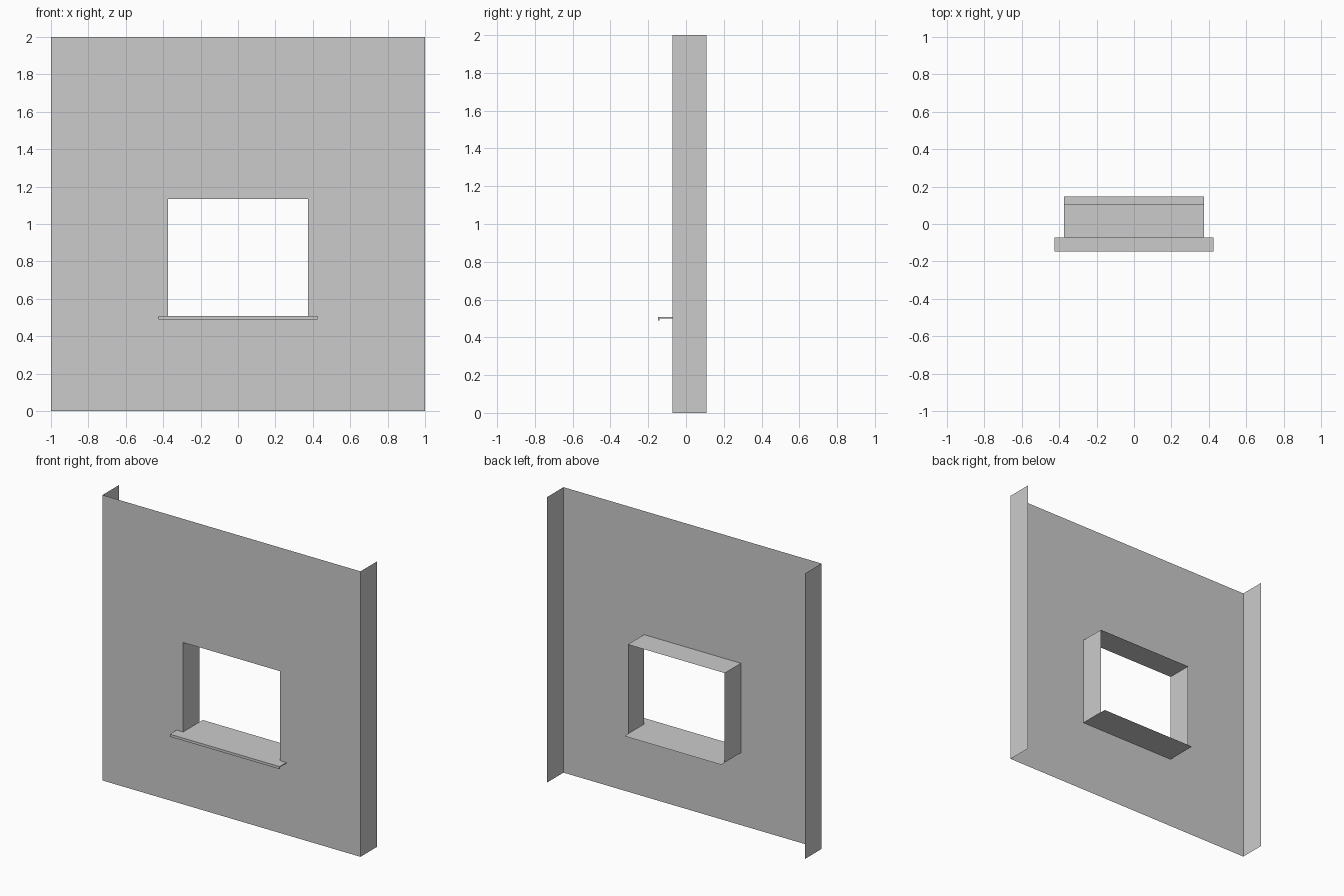
import bpy, bmesh

if "Cube" in bpy.data.objects:
    bpy.data.objects.remove(bpy.data.objects["Cube"])

FRONT, BACK = -0.072, 0.108      # wall face and rear edge of the returns
HALF_W, TOP = 0.375, 1.134       # window opening
SILL_Z = 0.507
SILL_FRONT, SILL_BACK = -0.147, 0.147


def finish(name, bm):
    mesh = bpy.data.meshes.new(name)
    bm.to_mesh(mesh)
    bm.free()
    obj = bpy.data.objects.new(name, mesh)
    bpy.context.collection.objects.link(obj)
    return obj


def sweep_x(name, profile, half, solid):
    """Sweep a (y, z) profile along x; a solid profile gets end caps."""
    bm = bmesh.new()
    left = [bm.verts.new((-half, y, z)) for y, z in profile]
    right = [bm.verts.new((half, y, z)) for y, z in profile]
    n = len(profile)
    for i in range(n if solid else n - 1):
        j = (i + 1) % n
        bm.faces.new((left[i], right[i], right[j], left[j]))
    if solid:
        bm.faces.new(left)
        bm.faces.new(right)
        bmesh.ops.recalc_face_normals(bm, faces=bm.faces)
    return finish(name, bm)


# Wall: single-sheet front panel, a 3 x 3 grid without its middle cell
bm = bmesh.new()
xs, zs = (-1, -HALF_W, HALF_W, 1), (0, SILL_Z, TOP, 2)
v = [[bm.verts.new((x, FRONT, z)) for x in xs] for z in zs]
for r in range(3):
    for c in range(3):
        if (r, c) != (1, 1):
            bm.faces.new((v[r][c], v[r][c + 1], v[r + 1][c + 1], v[r + 1][c]))

# Side returns and window jambs / head: push the vertical sides and opening edges back
edges = []
for e in bm.edges:
    if e.is_boundary:
        m = (e.verts[0].co + e.verts[1].co) / 2
        at_side = abs(m.x) > 0.99
        at_opening = abs(m.x) <= HALF_W + 0.001 and SILL_Z + 0.01 < m.z <= TOP + 0.001
        if at_side or at_opening:
            edges.append(e)
new = bmesh.ops.extrude_edge_only(bm, edges=edges)["geom"]
for g in new:
    if isinstance(g, bmesh.types.BMVert):
        g.co.y = BACK

# Merge the panel's flat strips on the returns
bmesh.ops.dissolve_limit(bm, angle_limit=0.01, verts=[],
                         edges=[e for e in bm.edges if all(abs(q.co.x) > 0.99 for q in e.verts)])
finish("wall", bm)

# Inner sill sheet running through the opening and past the jambs
sweep_x("inner_sill", [(FRONT, SILL_Z), (SILL_BACK, SILL_Z)][::-1], HALF_W, False)

# Outer sill ledge with a drip lip
T = 0.006
sweep_x("outer_sill", [
    (FRONT, SILL_Z), (SILL_FRONT, SILL_Z), (SILL_FRONT, 0.489),
    (SILL_FRONT + T, 0.489), (SILL_FRONT + T, SILL_Z - T), (FRONT, SILL_Z - T),
], 0.425, True)
